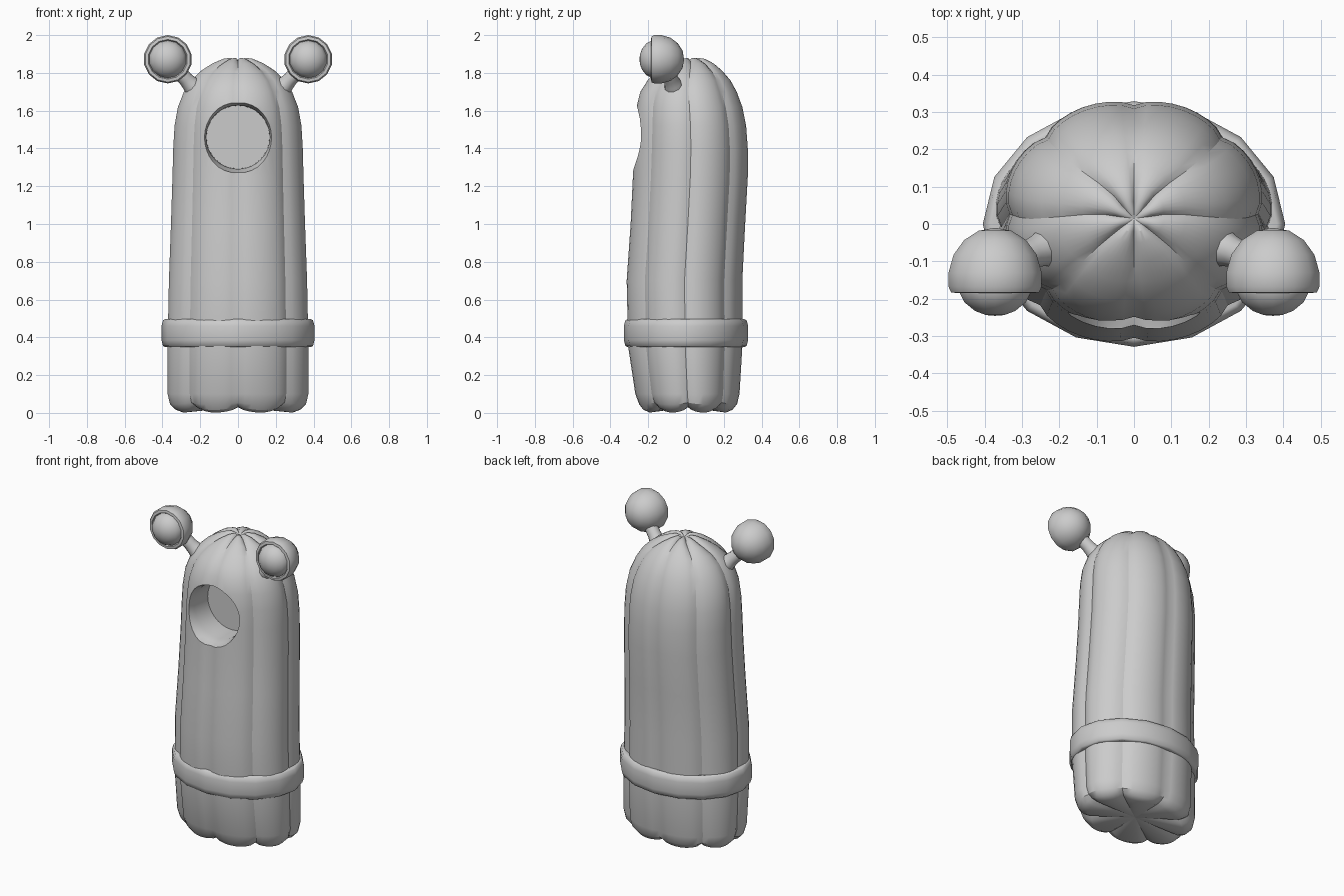
import bpy, bmesh, math
from mathutils import Vector

if "Cube" in bpy.data.objects:
    bpy.data.objects.remove(bpy.data.objects["Cube"])

TAU = 2 * math.pi


def loft(name, rings, closed=False, angle=30):
    """Skin a list of equal-length point rings; capped unless closed on itself."""
    bm = bmesh.new()
    loops = [[bm.verts.new(p) for p in ring] for ring in rings]
    n = len(loops[0])
    for a in range(len(loops) if closed else len(loops) - 1):
        lo, hi = loops[a], loops[(a + 1) % len(loops)]
        for i in range(n):
            j = (i + 1) % n
            bm.faces.new((lo[i], lo[j], hi[j], hi[i]))
    if not closed:
        bm.faces.new(loops[0])
        bm.faces.new(loops[-1])
    bmesh.ops.remove_doubles(bm, verts=bm.verts, dist=0.0005)
    bmesh.ops.recalc_face_normals(bm, faces=bm.faces)
    me = bpy.data.meshes.new(name)
    bm.to_mesh(me)
    bm.free()
    ob = bpy.data.objects.new(name, me)
    bpy.context.collection.objects.link(ob)
    smooth(ob, angle)
    return ob


def smooth(ob, angle=30):
    bpy.ops.object.select_all(action='DESELECT')
    ob.select_set(True)
    bpy.context.view_layer.objects.active = ob
    bpy.ops.object.shade_smooth_by_angle(angle=math.radians(angle))


def lathe_y(name, profile, cx, cz, seg, angle=30):
    """Revolve (radius, y) pairs around an axis parallel to y."""
    rings = [[(cx + max(r, 1e-5) * math.sin(TAU * i / seg), y,
               cz + max(r, 1e-5) * math.cos(TAU * i / seg))
              for i in range(seg)] for r, y in profile]
    return loft(name, rings, angle=angle)


# Body: eight-lobed column; rows are z, half width, front y, back y, seam z shift
rows = [
    (0.030, 0.00, 0.01, 0.01, 0.0), (0.002, 0.30, -0.20, 0.22, 0.03),
    (0.015, 0.335, -0.23, 0.25, 0.025), (0.045, 0.362, -0.25, 0.272, 0.01),
    (0.10, 0.375, -0.27, 0.285, 0), (0.35, 0.375, -0.308, 0.30, 0),
    (0.70, 0.368, -0.316, 0.30, 0), (1.00, 0.357, -0.295, 0.315, 0),
    (1.25, 0.349, -0.283, 0.329, 0), (1.40, 0.345, -0.277, 0.329, 0),
    (1.52, 0.338, -0.272, 0.320, 0), (1.62, 0.320, -0.264, 0.30, 0),
    (1.70, 0.288, -0.243, 0.27, 0), (1.76, 0.25, -0.205, 0.237, 0),
    (1.81, 0.20, -0.155, 0.195, -0.005), (1.85, 0.14, -0.10, 0.15, -0.012),
    (1.875, 0.08, -0.05, 0.10, -0.015), (1.88, 0.045, -0.02, 0.06, -0.015),
    (1.865, 0.0, 0.015, 0.015, 0.0),
]
SEG = 64
rings = []
for z, w, yf, yb, dz in rows:
    cy, ry = (yf + yb) / 2, (yb - yf) / 2
    ring = []
    for i in range(SEG):
        t = TAU * i / SEG
        lobe = abs(math.sin(4 * t)) ** 0.6
        k = 1.025 * (0.94 + 0.06 * lobe)
        ring.append((max(w, 1e-5) * k * math.cos(t),
                     cy + max(ry, 1e-5) * k * math.sin(t),
                     z + dz * (1 - lobe)))
    rings.append(ring)
body = loft('body', rings)

# Face opening: flared round recess cut into the front
cutter = lathe_y('opening_cutter',
                 [(0, -0.5), (0.21, -0.5), (0.19, -0.275), (0.178, -0.24),
                  (0.169, -0.20), (0.167, -0.065), (0, -0.065)], 0, 1.46, 32)
cutter.hide_render = True
mod = body.modifiers.new('opening', 'BOOLEAN')
mod.operation = 'DIFFERENCE'
mod.solver = 'EXACT'
mod.object = cutter
bpy.context.view_layer.objects.active = body
bpy.ops.object.modifier_apply(modifier=mod.name)
bpy.data.objects.remove(cutter, do_unlink=True)
smooth(body)

# Belt: rounded sixteen-sided band
belt_profile = [(-0.07, 0.362), (-0.02, 0.348), (-0.008, 0.355), (0, 0.385),
                (0, 0.46), (-0.008, 0.49), (-0.022, 0.498), (-0.07, 0.485)]
loft('belt', [[((0.405 + d) * math.cos(TAU * i / 16),
                (0.329 + d) * math.sin(TAU * i / 16), z) for i in range(16)]
              for d, z in belt_profile], closed=True, angle=50)

# Eyes on stalks, both sides
for side, s in (('left', -1), ('right', 1)):
    cx, cz = s * 0.372, 1.872
    lathe_y(side + '_eye_hood',
            [(0, -0.010), (0.045, -0.018), (0.085, -0.043), (0.114, -0.082),
             (0.128, -0.13), (0.128, -0.168), (0.121, -0.183),
             (0.105, -0.185), (0.095, -0.165), (0, -0.165)], cx, cz, 14, 45)
    lathe_y(side + '_eyeball',
            [(0, -0.10), (0.100, -0.155), (0.099, -0.182), (0.084, -0.21),
             (0.055, -0.233), (0.025, -0.244), (0, -0.246)], cx, cz, 14, 45)
    a, b = Vector((s * 0.20, -0.05, 1.685)), Vector((s * 0.355, -0.11, 1.85))
    q = (b - a).to_track_quat('Z', 'Y')
    stalk = [(0, 0.06), (0.2, 0.056), (0.36, 0.044), (0.5, 0.039), (1, 0.039)]
    loft(side + '_eye_stalk',
         [[a.lerp(b, f) + q @ Vector((r * math.cos(TAU * i / 10),
                                      r * math.sin(TAU * i / 10), 0))
           for i in range(10)] for f, r in stalk], angle=45)
